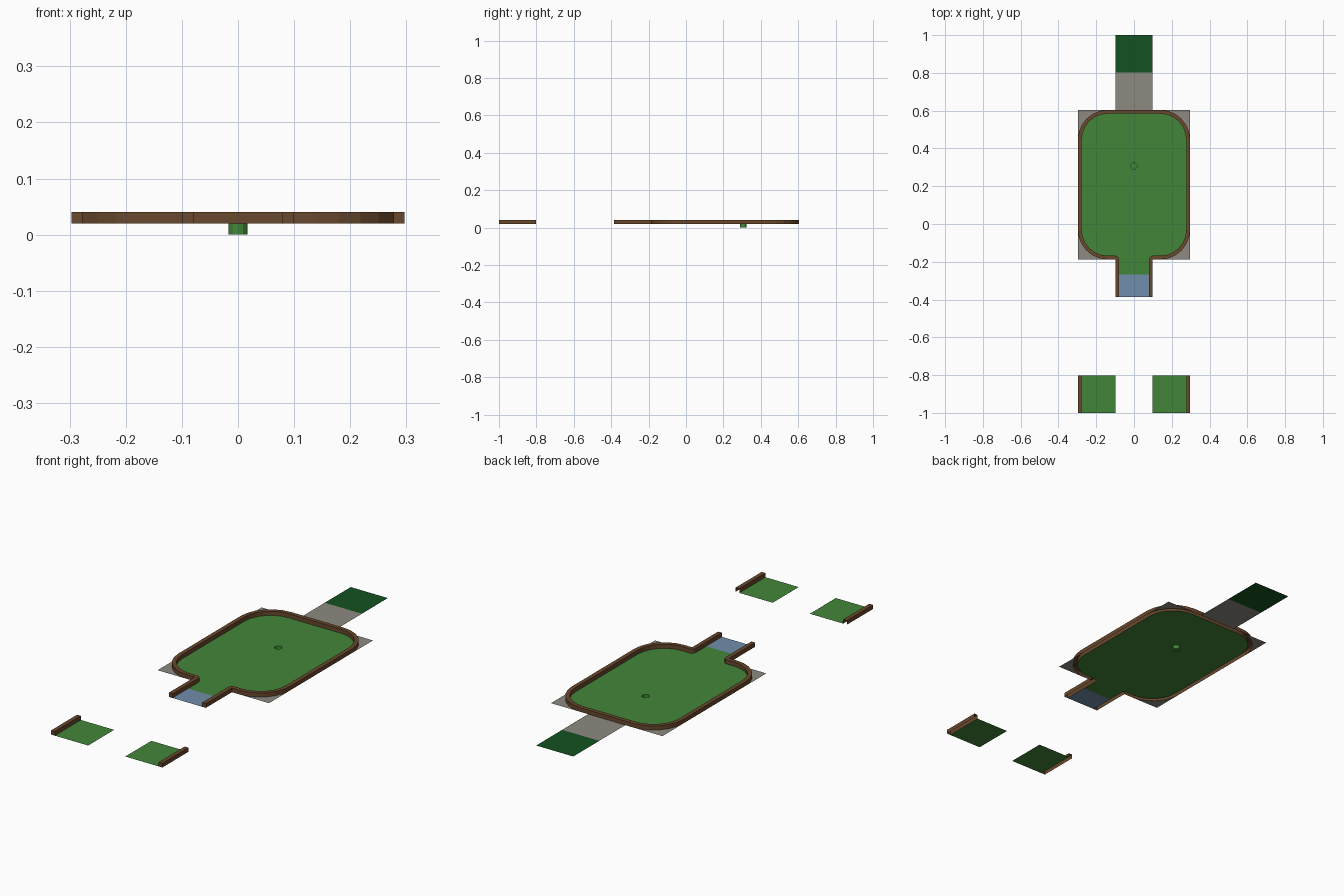
import bpy
from math import sin, cos, pi

if "Cube" in bpy.data.objects:
    bpy.data.objects.remove(bpy.data.objects["Cube"])

T = 0.198            # tile size
W = 0.02             # wall thickness
Z0, Z1 = 0.02, 0.04  # floor level, wall top
XO = 1.5 * T         # outer half width
XN = 0.5 * T         # neck half width
Y_BACK, Y_FRONT, Y_NECK = 1 - 2 * T, 1 - 6 * T, 1 - 7 * T
R = 0.158            # outer corner radius
HOLE_Y, HOLE_R, SIDES = 1 - 3.5 * T, 0.017, 12


def material(name, rgb):
    m = bpy.data.materials.new(name)
    m.diffuse_color = (*rgb, 1)
    m.use_nodes = True
    m.node_tree.nodes["Principled BSDF"].inputs["Base Color"].default_value = m.diffuse_color
    return m


GRASS = material("grass", (0.055, 0.24, 0.04))
WOOD = material("wood", (0.14, 0.065, 0.026))
STONE = material("stone", (0.27, 0.25, 0.22))
DARK = material("dark_green", (0.007, 0.085, 0.015))
BLUE = material("blue", (0.16, 0.27, 0.41))


def build(name, verts, faces, mat, mirror=False):
    me = bpy.data.meshes.new(name)
    me.from_pydata(verts, [], faces)
    me.materials.append(mat)
    ob = bpy.data.objects.new(name, me)
    bpy.context.collection.objects.link(ob)
    if mirror:
        mod = ob.modifiers.new("mirror", 'MIRROR')
        mod.merge_threshold = 0.0001
    return ob


def plate(name, pts, mat, mirror=False):
    return build(name, [(x, y, Z0) for x, y in pts], [list(range(len(pts)))], mat, mirror)


def rect(name, x0, x1, y0, y1, mat, mirror=False):
    return plate(name, [(x0, y0), (x1, y0), (x1, y1), (x0, y1)], mat, mirror)


def arc(cx, cy, r, a0, a1, n):
    return [(cx + r * cos(a0 + (a1 - a0) * i / n), cy + r * sin(a0 + (a1 - a0) * i / n))
            for i in range(n + 1)]


def rail(name, outer, inner):
    """Hollow wall: outer side, top, inner side and a front end cap."""
    verts, faces = [], []

    def quad(*pts):
        pts = list(dict.fromkeys(pts))  # drop repeated corner points
        if len(pts) > 2:
            faces.append(list(range(len(verts), len(verts) + len(pts))))
            verts.extend(pts)

    lo = lambda p: (p[0], p[1], Z0)
    hi = lambda p: (p[0], p[1], Z1)
    quad(lo(inner[0]), lo(outer[0]), hi(outer[0]), hi(inner[0]))
    for o0, o1, i0, i1 in zip(outer, outer[1:], inner, inner[1:]):
        quad(lo(o0), lo(o1), hi(o1), hi(o0))
        quad(hi(o0), hi(o1), hi(i1), hi(i0))
        quad(lo(i1), lo(i0), hi(i0), hi(i1))
    return build(name, verts, faces, WOOD, True)


# Right half of the wall outline, offset inward by d
def outline(d):
    cx = XO - R
    neck = arc(XN, Y_FRONT, d, pi, pi / 2, 3) if d else [(XN, Y_FRONT)] * 4
    return ([(XN - d, Y_NECK)] + neck
            + arc(cx, Y_FRONT + R, R - d, -pi / 2, 0, 6)
            + arc(cx, Y_BACK - R, R - d, 0, pi / 2, 6)
            + [(0, Y_BACK - d)])


outer, inner = outline(0), outline(W)
rail("course_wall", outer, inner)

# Green with half of the hole cut from the mirror edge
Y_BLUE = -0.267
half_hole = arc(0, HOLE_Y, HOLE_R, pi / 2, -pi / 2, SIDES // 2)
half_hole[0], half_hole[-1] = (0, HOLE_Y + HOLE_R), (0, HOLE_Y - HOLE_R)
plate("putting_green", [(0, Y_BLUE), (XN - W, Y_BLUE)] + inner[1:] + half_hole, GRASS, True)

# Open cup below the hole
ring = arc(0, HOLE_Y, HOLE_R, 0, 2 * pi, SIDES)[:-1]
cup = [(x, y, 0) for x, y in ring] + [(x, y, Z0) for x, y in ring]
sides = [(i, i + SIDES, (i + 1) % SIDES + SIDES, (i + 1) % SIDES) for i in range(SIDES)]
build("hole_cup", cup, sides + [list(range(SIDES))], GRASS)

# Stone corners outside the rounded walls
plate("front_corner", [(XO, Y_FRONT)] + outer[5:12][::-1], STONE, True)
plate("back_corner", [(XO, Y_BACK)] + outer[12:19][::-1], STONE, True)

# Start mat and the two plates behind the course
rect("start_mat", -XN + W, XN - W, Y_NECK, Y_BLUE, BLUE)
rect("stone_plate", -XN, XN, Y_BACK, 1 - T, STONE)
rect("dark_plate", -XN, XN, 1 - T, 1, DARK)

# Loose front tiles with one wall each
rect("side_tile", XN, XO - W, -1, -1 + T, GRASS, True)
rail("side_tile_wall", [(XO, -1), (XO, -1 + T)], [(XO - W, -1), (XO - W, -1 + T)])

# Turn the mirrored corner plates face up where the winding is reversed
for ob in bpy.data.objects:
    if ob.name.endswith("corner") and ob.data.polygons[0].normal.z < 0:
        ob.data.flip_normals()
